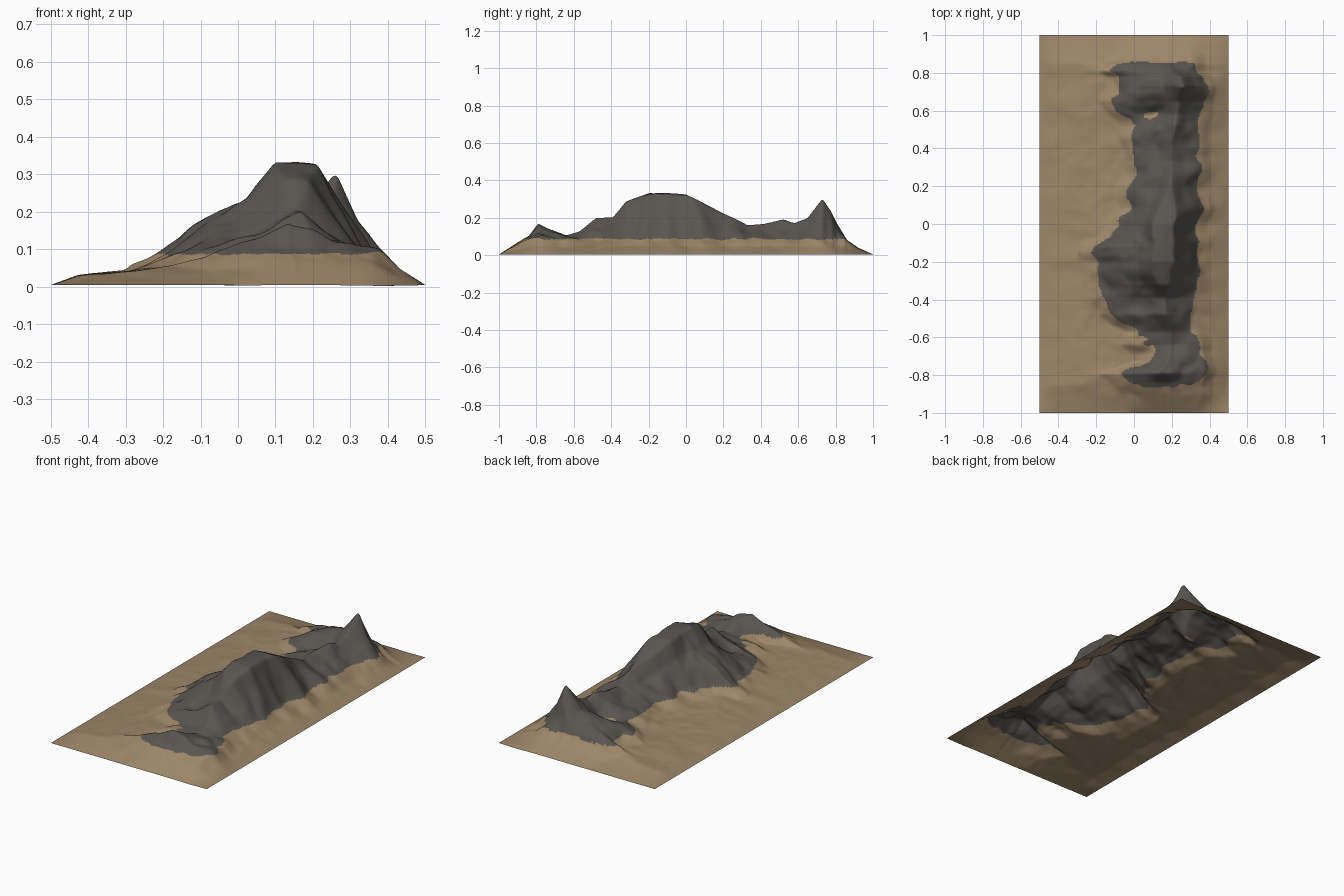
import bpy, bmesh, math
from mathutils import Vector, noise

if "Cube" in bpy.data.objects:
    bpy.data.objects.remove(bpy.data.objects["Cube"])

NX, NY = 150, 300
ROCK_LINE = 0.09

# Ridge stations: y, left rock edge, crest x, right rock edge, crest height
STATIONS = [
    (-1.0, 0.0, .15, .32, .004), (-.9, .0, .15, .35, .07), (-.84, -.03, .14, .37, .105),
    (-.79, -.10, .13, .38, .172), (-.73, .09, .18, .37, .142), (-.64, .01, .20, .35, .108),
    (-.57, .03, .20, .31, .13), (-.48, -.11, .17, .31, .20), (-.39, -.16, .16, .33, .205),
    (-.32, -.16, .16, .33, .29), (-.20, -.17, .155, .34, .33), (-.12, -.23, .155, .34, .333),
    (-.07, -.12, .155, .34, .333), (0, -.05, .16, .34, .325), (.08, -.02, .18, .35, .285),
    (.20, .0, .20, .33, .225), (.33, .02, .20, .33, .162), (.42, .0, .20, .33, .17),
    (.52, .0, .22, .34, .195), (.58, -.05, .23, .35, .178), (.65, -.11, .24, .36, .20),
    (.73, -.07, .26, .385, .305), (.78, -.06, .25, .375, .23), (.81, -.12, .20, .32, .17),
    (.86, -.05, .18, .30, .085), (.92, -.02, .18, .30, .042), (1.0, 0.0, .18, .30, .004),
]


def lerp_points(points, x):
    """Piecewise linear curve through (x, z) points."""
    for (x0, z0), (x1, z1) in zip(points, points[1:]):
        if x <= x1:
            return z0 + (z1 - z0) * max(0, x - x0) / max(x1 - x0, 1e-6)
    return points[-1][1]


def station(y):
    return [lerp_points([(s[0], s[k]) for s in STATIONS], y) for k in range(1, 5)]


def bump(x, y, cx, cy, rx, ry):
    return math.exp(-((x - cx) / rx) ** 2 - ((y - cy) / ry) ** 2)


def height(x, y, row):
    xl, cx, xr, h = row
    c = min(ROCK_LINE, h * .85)
    end = min(1, (1 - abs(y)) / .15)
    # the main summit is a broad plateau, other crests are sharp
    flat = .008 + .055 * max(0, 1 - ((y + .1) / .3) ** 2)
    l, r = cx - flat, cx + flat
    rise = h - c
    # the north peak is a steep horn with hollow flanks
    horn = math.exp(-((y - .73) / .05) ** 2)
    section = [
        (-.5, .004), (-.42, .004 + .026 * end), (-.3, .004 + .036 * end),
        (max(xl - .08, -.29), max(.004, min(c * .62, .056))), (xl, c),
        (xl + (l - xl) * .4, c + rise * (.36 - .1 * horn)),
        (xl + (l - xl) * .75, c + rise * (.58 - .12 * horn)),
        (l, h - .004 * end), (cx, h), (r, h - .006 * end),
        (r + (xr - r) * (.55 - .15 * horn), c + rise * (.42 - .04 * horn)), (xr, c),
        (xr + (.5 - xr) * .4, c * .5), (.5, .004)]
    z = lerp_points(section, x)
    # erosion gullies and ledges on the rock, faint dunes on the plain
    fade = max(0, min(1, (.5 - abs(x)) / .08, (1 - abs(y)) / .1))
    rough = noise.noise(Vector((x * 8, y * 8, 2.3))) * .022
    rough += noise.noise(Vector((x * 18, y * 18, 7.1))) * .009
    crest = math.exp(-((x - cx) / .06) ** 2)
    amount = min(1, z / .09)
    z += rough * fade * amount ** 1.7 * (1 - .85 * crest)
    # sandy hollows beside the crest
    z -= .055 * bump(x, y, .1, .58, .075, .045)
    z -= .02 * bump(x, y, .05, -.68, .06, .04)
    return max(z, .0)


def material(name, rgb):
    m = bpy.data.materials.new(name)
    m.diffuse_color = (*rgb, 1)
    m.use_nodes = True
    m.node_tree.nodes["Principled BSDF"].inputs["Base Color"].default_value = m.diffuse_color
    return m


# Terrain sheet
bm = bmesh.new()
grid = []
for j in range(NY + 1):
    y = -1 + 2 * j / NY
    row, st = [], station(y)
    for i in range(NX + 1):
        x = -.5 + i / NX
        # sideways wobble makes spurs and ravines along the flanks
        fade = min(1, (.5 - abs(x)) / .1) * (1 - .8 * math.exp(-((x - st[1]) / .05) ** 2))
        wob = noise.noise(Vector((x * 4, y * 11, 4.4))) * .032 * fade
        row.append(bm.verts.new((x, y, height(x + wob, y, st))))
    grid.append(row)
for j in range(NY):
    for i in range(NX):
        bm.faces.new((grid[j][i], grid[j][i + 1], grid[j + 1][i + 1], grid[j + 1][i]))

# Soften creases slightly, keeping the border straight
inner = [v for v in bm.verts if not v.is_boundary]
for _ in range(2):
    bmesh.ops.smooth_vert(bm, verts=inner, factor=.5, use_axis_z=True)

# Rock above the ragged rock line, sand below
for f in bm.faces:
    p = f.calc_center_median()
    line = .087 + noise.noise(Vector((p.x * 14, p.y * 14, 1.0))) * .01
    f.material_index = 1 if p.z > line else 0
    f.smooth = True

mesh = bpy.data.meshes.new("mountain_ridge")
bm.to_mesh(mesh)
bm.free()
mesh.materials.append(material("sand", (.335, .24, .14)))
mesh.materials.append(material("dark_rock", (.1, .092, .082)))
bpy.context.collection.objects.link(bpy.data.objects.new("mountain_ridge", mesh))
